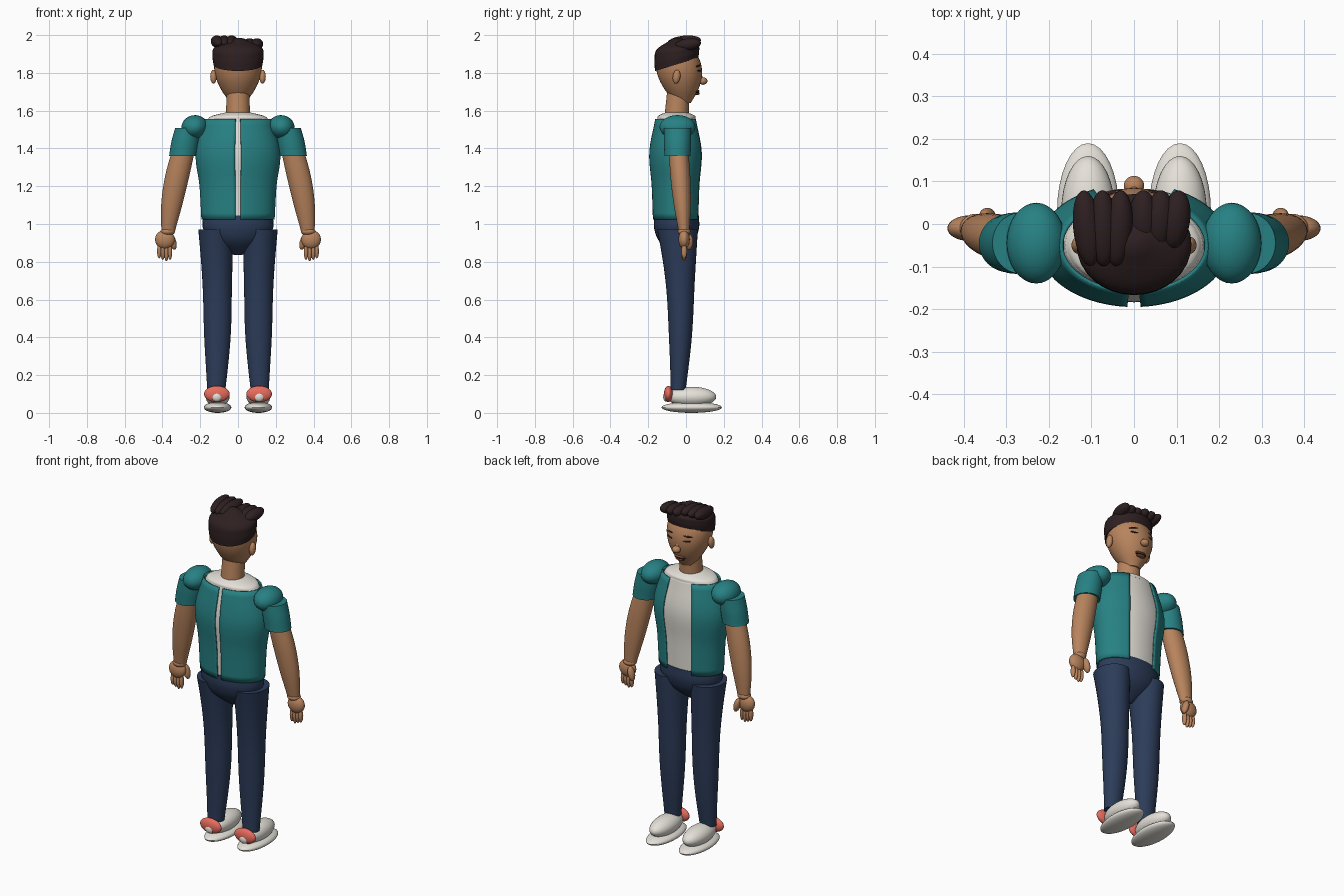
import bpy, bmesh
from math import sin, cos, pi, radians
from mathutils import Matrix, Vector, Euler

default_cube = bpy.data.objects.get("Cube")
if default_cube:
    bpy.data.objects.remove(default_cube, do_unlink=True)


def material(name, red, green, blue):
    colour = (red, green, blue, 1)
    made_material = bpy.data.materials.new(name)
    made_material.use_nodes = True
    made_material.diffuse_color = colour
    shader = made_material.node_tree.nodes["Principled BSDF"]
    shader.inputs["Base Color"].default_value = colour
    return made_material


SKIN = material("skin", .48, .23, .11)
TEAL = material("teal jacket", .02, .22, .23)
WHITE = material("off white", .78, .75, .69)
NAVY = material("navy trousers", .025, .045, .1)
HAIR = material("dark brown hair", .027, .014, .015)
CORAL = material("coral", .86, .16, .12)
LIP = material("lip brown", .22, .08, .04)
BLACK = material("pupil black", .006, .005, .005)

parts = []


def finish(name, bm, colour):
    bmesh.ops.recalc_face_normals(bm, faces=bm.faces)
    mesh = bpy.data.meshes.new(name)
    bm.to_mesh(mesh)
    bm.free()
    mesh.materials.append(colour)
    part = bpy.data.objects.new(name, mesh)
    bpy.context.collection.objects.link(part)
    parts.append(part)
    return part


def spline(values, t):
    """Smooth curve through evenly spaced values, t running from 0 to 1."""
    last = len(values) - 1
    i = min(int(t * last), last - 1)
    u = t * last - i
    start, end = values[i], values[i + 1]
    slope_in = (end - values[i - 1]) / 2 if i else end - start
    slope_out = (values[i + 2] - start) / 2 if i + 2 <= last else end - start
    bend = slope_in + slope_out - 2 * (end - start)
    return start + u * (slope_in + u * (end - start - slope_in - bend * (1 - u)))


def tube(name, colour, base, top, widths, depth=(1, 1), bow=(0, 0), tilt=0,
         side=1, arc=None, steps=16, segments=32):
    """Level ellipses from base to top; bow bends the axis, an arc leaves it open."""
    bm = bmesh.new()
    begin, end = arc or (0, 2 * pi)
    count = segments + 1 if arc else segments
    loops = []
    for step in range(steps + 1):
        t = step / steps
        centre = Vector(base).lerp(Vector(top), t) + Vector((*bow, 0)) * 4 * t * (1 - t)
        rx = spline(widths, t)
        ry = rx * (depth[0] + (depth[1] - depth[0]) * t * t)
        loop = []
        for i in range(count):
            angle = begin + (end - begin) * i / segments
            lift = tilt * (1 - t) * ry * (1 + sin(angle))
            point = centre + Vector((rx * cos(angle), ry * sin(angle), lift))
            point.x *= side
            loop.append(bm.verts.new(point))
        loops.append(loop)
    for low, high in zip(loops, loops[1:]):
        for i in range(segments):
            j = (i + 1) % count
            bm.faces.new((low[i], low[j], high[j], high[i]))
    if not arc:
        bm.faces.new(loops[0])
        bm.faces.new(loops[-1])
    return finish(name, bm, colour)


def blob(name, colour, at, size, turn=(0, 0, 0), side=1):
    """Ellipsoid with half sizes, turned in degrees and reflected for side -1."""
    bm = bmesh.new()
    rotation = Euler([radians(angle) for angle in turn]).to_matrix().to_4x4()
    place = Matrix.Translation(at) @ rotation @ Matrix.Diagonal((*size, 1))
    mirror = Matrix.Diagonal((side, 1, 1, 1))
    bmesh.ops.create_uvsphere(bm, u_segments=32, v_segments=16, radius=1,
                              matrix=mirror @ place)
    return finish(name, bm, colour)


# Torso: the undershirt follows the jacket, a little slimmer
jacket_widths = [.19, .2, .22, .17]
torso_depth = (.64, .64)
tube("undershirt", WHITE, base=(0, -.05, 1.04), top=(0, -.05, 1.55),
     widths=[width * .95 for width in jacket_widths], depth=torso_depth)
tube("collar", WHITE, base=(0, -.05, 1.55), top=(0, -.05, 1.592),
     widths=[.162, .14, .06], depth=(.64, .9))
tube("trouser_seat", NAVY, base=(0, -.05, .835), top=(0, -.05, 1.045),
     widths=[.02, .14, .185, .185], depth=torso_depth)

# Neck and head
tube("neck", SKIN, base=(0, -.05, 1.57), top=(0, -.04, 1.7), widths=[.064, .06])
tube("head", SKIN, base=(0, -.015, 1.64), top=(0, -.05, 1.93),
     widths=[.04, .09, .12, .125, .1], depth=(1, .9))
blob("nose_tip", SKIN, at=(0, .09, 1.757), size=(.024, .023, .02))
blob("nose_bridge", SKIN, at=(0, .07, 1.78), size=(.013, .016, .034), turn=(20, 0, 0))
for name, colour, height, width in (("upper_lip", LIP, 1.704, .036),
                                    ("lower_lip", LIP, 1.69, .028),
                                    ("mouth_line", BLACK, 1.697, .034)):
    thickness = .008 if colour == LIP else .003
    blob(name, colour, at=(0, .056, height), size=(width, .016, thickness))

# Hair: slanted cap with two groups of swept locks
tube("hair_cap", HAIR, base=(0, -.05, 1.81), top=(0, -.045, 1.985),
     widths=[.13, .135, .122, .02], depth=(.88, .85), tilt=.3)
for n in range(3):
    blob(f"right_hair_lock_{n + 1}", HAIR, at=(-.11 + .037 * n, -.01, 1.965),
         size=(.033, .09, .032), turn=(6, 0, 6 - 5 * n))
    blob(f"left_hair_lock_{n + 1}", HAIR, at=(.022 + .038 * n, .01, 1.95),
         size=(.034, .07, .032), turn=(8, 0, -4 * n))

for side, tag in ((1, "left_"), (-1, "right_")):
    # Face pairs
    blob(tag + "ear", SKIN, at=(.13, -.05, 1.78), size=(.017, .02, .037),
         turn=(-8, 0, 0), side=side)
    blob(tag + "eye", WHITE, at=(.047, .055, 1.796), size=(.025, .017, .02),
         turn=(0, 0, -15), side=side)
    blob(tag + "pupil", BLACK, at=(.045, .069, 1.795), size=(.01, .006, .011),
         turn=(0, 0, -15), side=side)
    blob(tag + "eyelid", HAIR, at=(.047, .06, 1.813), size=(.03, .02, .006),
         turn=(-12, 0, -15), side=side)
    blob(tag + "eyebrow", HAIR, at=(.05, .062, 1.838), size=(.033, .011, .007),
         turn=(0, 8, -18), side=side)

    # Open jacket panel, from the narrow back slit to the wide front opening
    panel = tube(tag + "jacket_panel", TEAL, base=(0, -.05, 1.025), top=(0, -.05, 1.556),
                 widths=jacket_widths, depth=torso_depth, side=side,
                 arc=(radians(-86), radians(65)))
    shell = panel.modifiers.new("thickness", 'SOLIDIFY')
    shell.thickness = .008
    shell.offset = 0

    # Arm
    blob(tag + "shoulder", TEAL, at=(.23, -.045, 1.513), size=(.07, .095, .063),
         turn=(0, 12, 0), side=side)
    tube(tag + "sleeve", TEAL, base=(.292, -.045, 1.36), top=(.268, -.045, 1.508),
         widths=[.073, .073, .065], depth=(.95, 1.1), side=side)
    tube(tag + "arm", SKIN, base=(.37, -.01, .955), top=(.285, -.04, 1.4),
         widths=[.035, .056, .064, .06], depth=(.8, .85), bow=(.01, 0), side=side)
    blob(tag + "wrist", SKIN, at=(.372, -.01, .96), size=(.038, .034, .022), side=side)
    blob(tag + "palm", SKIN, at=(.387, -.01, .918), size=(.052, .03, .05), side=side)
    for n in range(4):
        length = .046 - .004 * abs(n - 1)
        blob(f"{tag}finger_{n + 1}", SKIN, at=(.36 + .019 * n, -.01, .888 - length * .85),
             size=(.0115, .015, length), side=side)
    blob(tag + "thumb", SKIN, at=(.345, .016, .905), size=(.018, .022, .042),
         turn=(0, 14, 0), side=side)

    # Trouser leg
    tube(tag + "trouser_leg", NAVY, base=(.115, -.042, .12), top=(.118, -.045, .97),
         widths=[.048, .07, .078, .092], depth=(.83, 1.17), bow=(-.008, .015), side=side)

    # Shoe
    blob(tag + "shoe_sole", WHITE, at=(.108, .03, .029), size=(.073, .16, .029), side=side)
    blob(tag + "shoe_upper", WHITE, at=(.108, .03, .085), size=(.063, .13, .053), side=side)
    blob(tag + "heel_patch", CORAL, at=(.112, -.093, .1), size=(.068, .024, .043), side=side)
    blob(tag + "heel_dot", WHITE, at=(.112, -.105, .085), size=(.027, .016, .025), side=side)

# Smooth shading with sharp rims
bpy.ops.object.select_all(action='DESELECT')
for part in parts:
    part.select_set(True)
bpy.context.view_layer.objects.active = parts[0]
bpy.ops.object.shade_smooth_by_angle(angle=radians(40))
